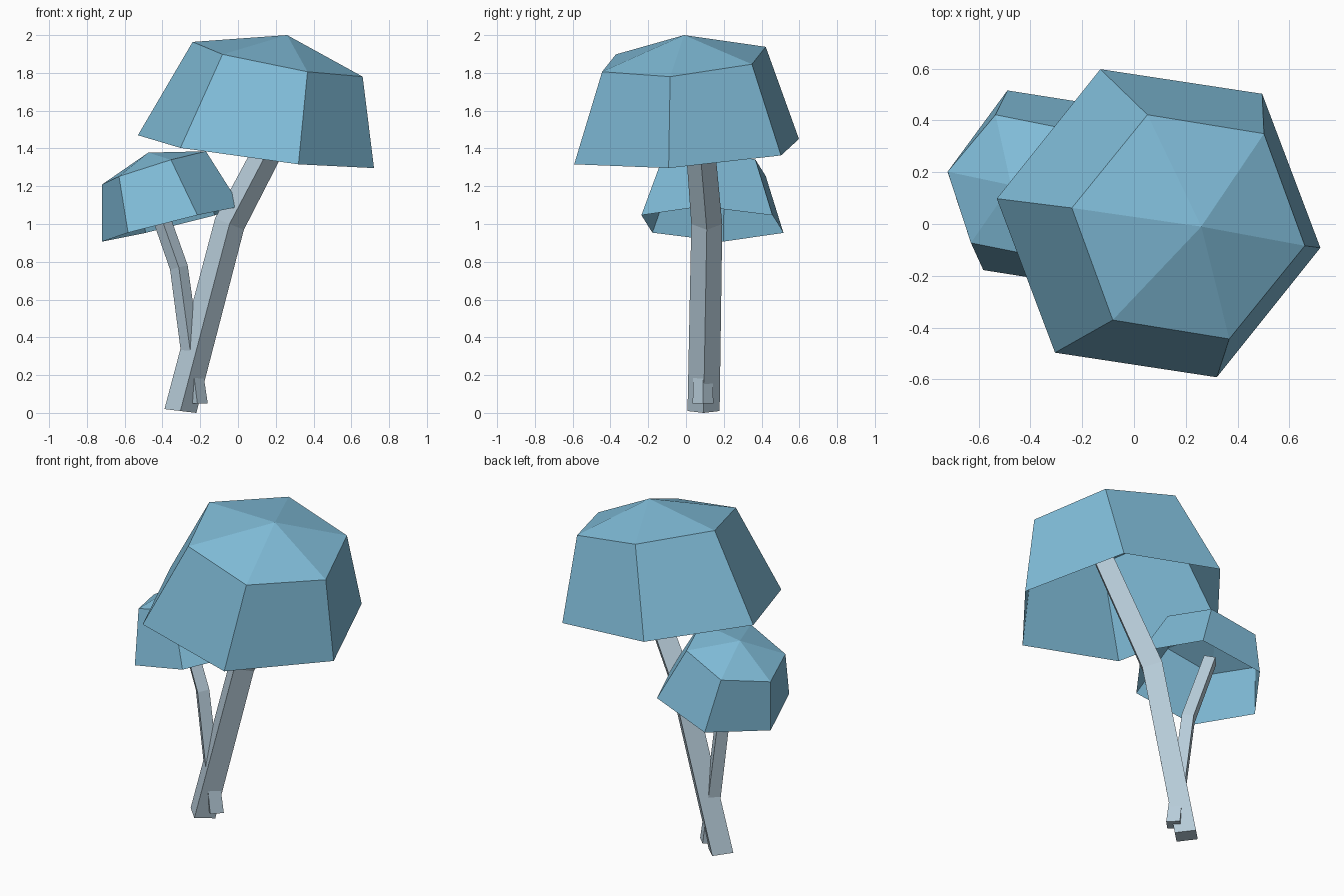
import bpy
import math
from mathutils import Vector

if "Cube" in bpy.data.objects:
    bpy.data.objects.remove(bpy.data.objects["Cube"])


def material(name, rgb):
    m = bpy.data.materials.new(name)
    m.diffuse_color = (*rgb, 1.0)
    m.use_nodes = True
    m.node_tree.nodes["Principled BSDF"].inputs["Base Color"].default_value = m.diffuse_color
    return m


BLUE = material("foliage blue", (0.216, 0.503, 0.687))
GREY = material("bark pale grey", (0.479, 0.610, 0.701))


def add_object(name, verts, faces, mat):
    me = bpy.data.meshes.new(name)
    me.from_pydata(verts, [], faces)
    me.materials.append(mat)
    me.update()
    ob = bpy.data.objects.new(name, me)
    bpy.context.collection.objects.link(ob)
    return ob


def hexagon(center, a, b):
    """Tilted hexagon from its centre and two neighbouring spokes, counter-clockwise."""
    c, a, b = Vector(center), Vector(a), Vector(b)
    return [c + s for s in (a, a - b, -b, -a, b - a, b)]


def canopy(name, rim, shoulder, apex):
    """Open-bottomed faceted dome: rim hexagon, shoulder hexagon, apex."""
    verts = hexagon(*rim) + hexagon(*shoulder) + [Vector(apex)]
    faces = []
    for i in range(6):
        j = (i + 1) % 6
        faces.append((i, j, 6 + j, 6 + i))
        faces.append((6 + i, 6 + j, 12))
    return add_object(name, verts, faces, BLUE)


def limb(name, path):
    """Four-sided diamond tube; each station is x, y, z, radius, tilt slope."""
    verts, faces = [], []
    for x, y, z, r, slope in path:
        t = math.atan(slope)
        side = Vector((math.cos(t), 0, -math.sin(t))) * r
        depth = Vector((0, r, 0))
        p = Vector((x, y, z))
        verts += [p + side, p + depth, p - side, p - depth]
    for k in range(len(path) - 1):
        for i in range(4):
            j = (i + 1) % 4
            faces.append((4 * k + i, 4 * k + j, 4 * k + 4 + j, 4 * k + 4 + i))
    n = len(verts)
    faces += [(3, 2, 1, 0), (n - 4, n - 3, n - 2, n - 1)]
    return add_object(name, verts, faces, GREY)


# Foliage domes
canopy("large_canopy",
       ((0.095, 0.003, 1.383), (0.625, -0.095, -0.087), (0.225, -0.595, -0.067)),
       ((0.21, -0.011, 1.872), (0.45, -0.073, -0.092), (0.158, -0.433, -0.066)),
       (0.26, -0.01, 2.0))
canopy("small_canopy",
       ((-0.352, 0.14, 1.0), (0.367, -0.058, 0.093), (0.137, -0.376, 0.047)),
       ((-0.445, 0.147, 1.297), (0.275, -0.055, 0.088), (0.09, -0.275, 0.043)),
       (-0.475, 0.15, 1.378))

# Bent trunk, side branch and cut stub
limb("trunk", [(-0.305, 0.093, 0.01, 0.085, 0.12),
               (-0.045, 0.11, 1.0, 0.082, 0.4),
               (0.27, 0.06, 1.6, 0.075, 0.53)])
limb("branch", [(-0.245, 0.095, 0.27, 0.05, -0.14),
                (-0.313, 0.1, 0.77, 0.048, -0.25),
                (-0.465, 0.11, 1.2, 0.046, -0.35)])
limb("stub", [(-0.215, 0.09, 0.05, 0.055, 0.0),
              (-0.24, 0.09, 0.25, 0.05, 0.0)])
